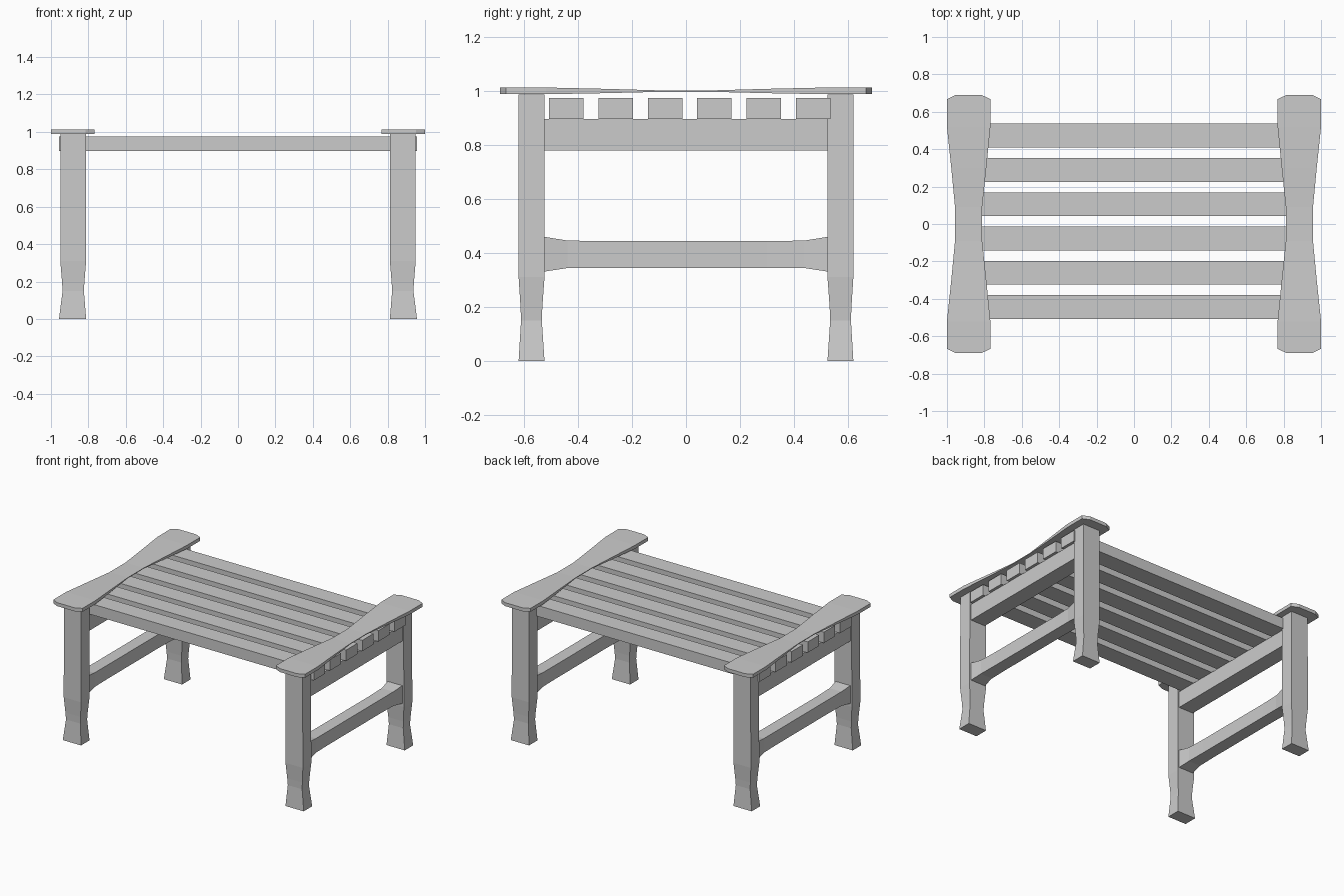
import bpy, bmesh

if "Cube" in bpy.data.objects:
    bpy.data.objects.remove(bpy.data.objects["Cube"])


def loft(name, rings):
    """Skin a solid through a list of equal-length vertex rings."""
    bm = bmesh.new()
    loops = [[bm.verts.new(p) for p in r] for r in rings]
    n = len(loops[0])
    for a, b in zip(loops, loops[1:]):
        for i in range(n):
            bm.faces.new((a[i], a[(i + 1) % n], b[(i + 1) % n], b[i]))
    bm.faces.new(loops[0])
    bm.faces.new(loops[-1])
    bmesh.ops.recalc_face_normals(bm, faces=bm.faces)
    mesh = bpy.data.meshes.new(name)
    bm.to_mesh(mesh)
    bm.free()
    ob = bpy.data.objects.new(name, mesh)
    bpy.context.collection.objects.link(ob)
    return ob


def mirror(ob, x=True, y=False):
    mod = ob.modifiers.new("mirror", 'MIRROR')
    mod.use_axis = (x, y, False)
    mod.use_mirror_merge = False


def ring_y(y, x0, x1, z0, z1):
    return [(x0, y, z0), (x1, y, z0), (x1, y, z1), (x0, y, z1)]


def both_ways(half):
    """Extend stations (y, ...) with positive y to negative y, in order."""
    return [(-s[0], *s[1:]) for s in half] + list(reversed(half))


# Legs: straight post, pinched ankle, flared foot
leg_sections = [  # z, x0, x1, y0, y1
    (0.0, 0.812, 0.957, 0.525, 0.621),
    (0.15, 0.824, 0.938, 0.535, 0.612),
    (0.20, 0.821, 0.941, 0.533, 0.614),
    (0.31, 0.812, 0.950, 0.525, 0.621),
    (0.988, 0.812, 0.948, 0.525, 0.621),
]
legs = loft("legs", [[(x0, y0, z), (x1, y0, z), (x1, y1, z), (x0, y1, z)]
                     for z, x0, x1, y0, y1 in leg_sections])
mirror(legs, y=True)

# Upper side rails carrying the slats
upper = loft("upper_side_rails", [ring_y(y, 0.822, 0.938, 0.78, 0.897)
                                  for y in (-0.526, 0.526)])
mirror(upper)

# Lower side rails, flared where they meet the legs
lower_half = [(0.526, 0.822, 0.938, 0.331, 0.460),
              (0.44, 0.833, 0.927, 0.344, 0.446),
              (0.30, 0.835, 0.925, 0.345, 0.444)]
lower = loft("lower_side_rails", [ring_y(*s) for s in both_ways(lower_half)])
mirror(lower)

# Top slats
for i in range(6):
    c = -0.444 + i * 0.1832
    loft(f"slat_{i + 1}", [ring_y(y, -0.958, 0.958, 0.897, 0.975)
                           for y in (c - 0.064, c + 0.064)])

# End boards: clipped corners, waisted and thinned in the middle
board_half = [(0.69, 0.815, 0.953, 0.989, 1.014),
              (0.667, 0.768, 1.0, 0.989, 1.014),
              (0.52, 0.768, 1.0, 0.989, 1.014),
              (0.30, 0.790, 0.977, 0.993, 1.009),
              (0.09, 0.812, 0.957, 0.998, 1.003)]
boards = loft("end_boards", [ring_y(*s) for s in both_ways(board_half)])
mirror(boards)
